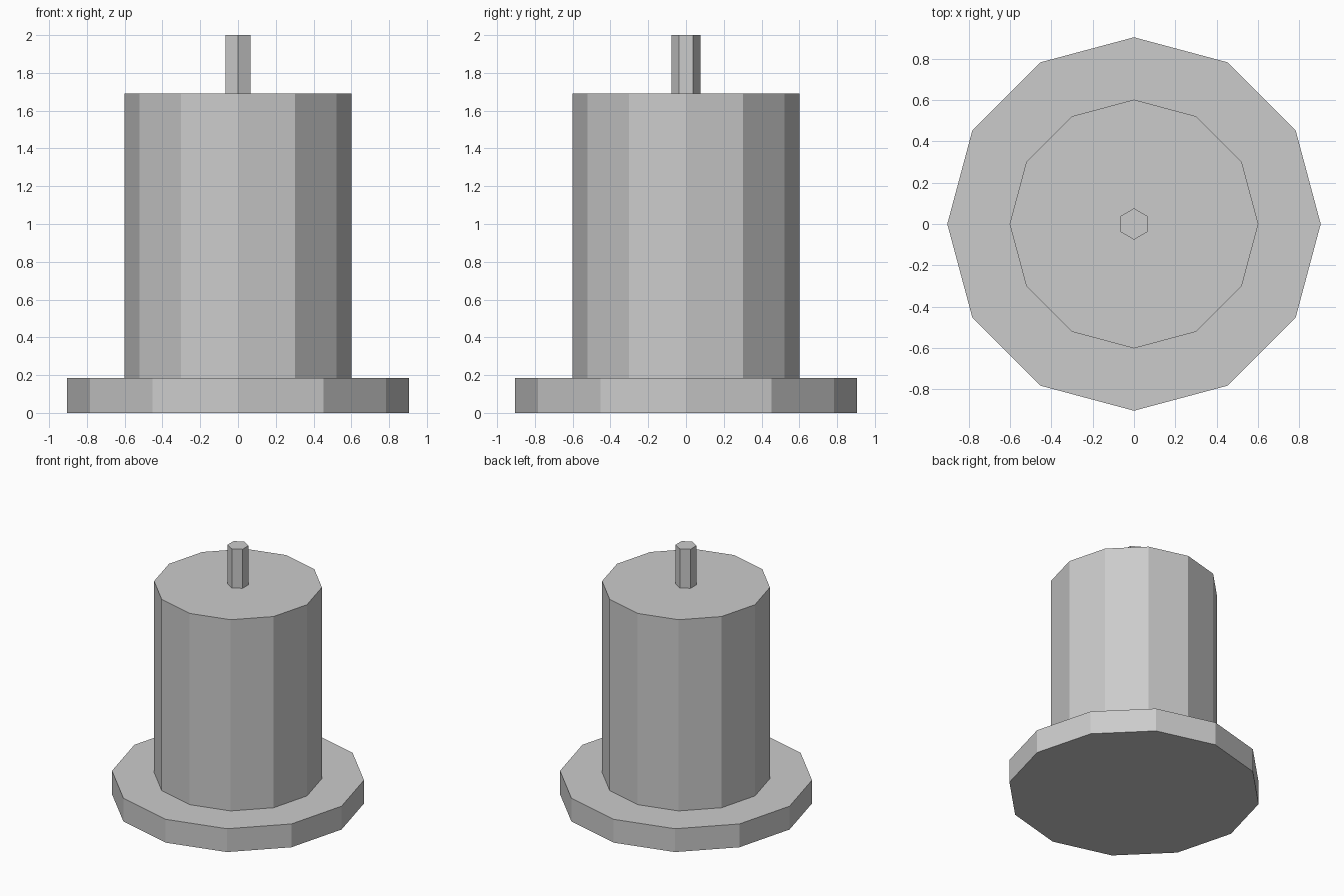
import bpy

if "Cube" in bpy.data.objects:
    bpy.data.objects.remove(bpy.data.objects["Cube"])


def prism(name, sides, radius, bottom, top):
    """Upright flat-shaded prism between two heights, with a corner on +y."""
    bpy.ops.mesh.primitive_cylinder_add(
        vertices=sides, radius=radius, depth=top - bottom,
        location=(0, 0, (bottom + top) / 2))
    obj = bpy.context.object
    obj.name = name
    return obj


# Wide round foot
prism("base_plate", 12, 0.904, 0.0, 0.184)
# Main body standing on the foot
prism("candle_body", 12, 0.602, 0.184, 1.692)
# Thin six-sided wick on top
prism("wick", 6, 0.076, 1.692, 2.0)
